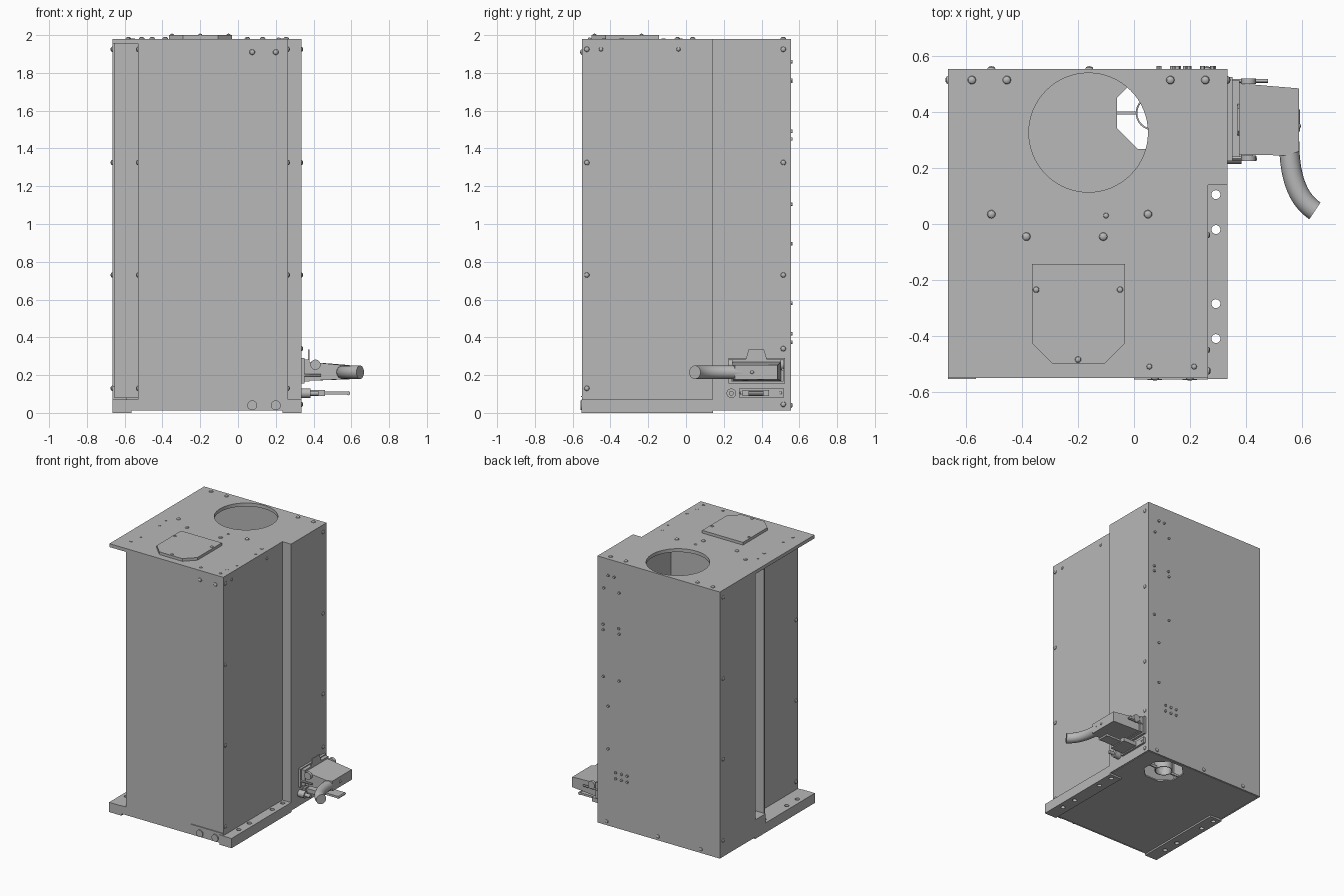
import bpy, bmesh, math
from mathutils import Matrix, Vector

if "Cube" in bpy.data.objects:
    bpy.data.objects.remove(bpy.data.objects["Cube"])

grey = bpy.data.materials.new("sheet_metal_grey")
grey.use_nodes = True
grey.diffuse_color = (0.48, 0.48, 0.48, 1)
grey.node_tree.nodes["Principled BSDF"].inputs["Base Color"].default_value = grey.diffuse_color


def finish(name, bm, smooth=False):
    mesh = bpy.data.meshes.new(name)
    bm.to_mesh(mesh)
    bm.free()
    mesh.materials.append(grey)
    ob = bpy.data.objects.new(name, mesh)
    bpy.context.collection.objects.link(ob)
    if smooth:
        activate(ob)
        bpy.ops.object.shade_smooth_by_angle()
    return ob


def activate(ob):
    bpy.ops.object.select_all(action='DESELECT')
    ob.select_set(True)
    bpy.context.view_layer.objects.active = ob


def prism(name, outline, z0, z1, caps=True):
    """Counter-clockwise outline extruded upward."""
    bm = bmesh.new()
    low = [bm.verts.new((x, y, z0)) for x, y in outline]
    top = [bm.verts.new((x, y, z1)) for x, y in outline]
    n = len(outline)
    for i in range(n):
        j = (i + 1) % n
        bm.faces.new((low[i], low[j], top[j], top[i]))
    if caps:
        bm.faces.new(top)
        bm.faces.new(low[::-1])
    return finish(name, bm)


def box(name, x0, x1, y0, y1, z0, z1):
    return prism(name, [(x0, y0), (x1, y0), (x1, y1), (x0, y1)], z0, z1)


def turn(axis):
    return Vector(axis).to_track_quat('Z', 'Y').to_matrix().to_4x4()


def rods(name, axis, points, r, length, sides=24):
    """Cylinders centred on the points."""
    bm = bmesh.new()
    for p in points:
        bmesh.ops.create_cone(bm, cap_ends=True, segments=sides, radius1=r, radius2=r,
                              depth=length, matrix=Matrix.Translation(p) @ turn(axis))
    return finish(name, bm, sides > 8)


def screws(name, axis, points, r=0.014):
    """Low domed heads facing along the axis."""
    bm = bmesh.new()
    for p in points:
        m = Matrix.Translation(p) @ turn(axis) @ Matrix.Diagonal((1, 1, 0.7, 1))
        bmesh.ops.create_uvsphere(bm, u_segments=12, v_segments=6, radius=r, matrix=m)
    return finish(name, bm, True)


def cut(ob, cutter):
    cutter.hide_render = True
    mod = ob.modifiers.new("holes", 'BOOLEAN')
    mod.operation, mod.solver, mod.object = 'DIFFERENCE', 'EXACT', cutter
    activate(ob)
    bpy.ops.object.modifier_apply(modifier=mod.name)
    bpy.data.objects.remove(cutter)


# Main dimensions
L, R, F, B = -0.665, 0.335, -0.55, 0.555
IL, IR, STEP, TOP = -0.53, 0.265, 0.14, 1.98

# Cabinet walls: wide rear section, narrower front section
walls = prism("cabinet_walls", [(IL, F), (IR, F), (IR, STEP), (R, STEP), (R, B),
                                (L, B), (L, STEP), (IL, STEP)], 0.012, TOP - 0.005, caps=False)
mod = walls.modifiers.new("sheet", 'SOLIDIFY')
mod.thickness, mod.offset = 0.008, -1
box("inner_partition", IL + 0.01, IR - 0.01, -0.2, -0.192, 0.02, TOP - 0.03)

# Top plate with flue opening
top = prism("top_plate", [(L, F), (IR, F), (IR, STEP), (R, STEP), (R, B), (L, B)],
            TOP - 0.025, TOP)
cut(top, rods("flue_cutter", (0, 0, 1), [(-0.163, 0.327, TOP)], 0.213, 0.2, 64))

# Floor with octagonal air inlet, spigot and crossbars
floor = prism("floor_plate", [(IL, F + 0.01), (IR, F + 0.01), (IR, STEP), (R - 0.01, STEP + 0.01),
                              (R - 0.01, B - 0.01), (L + 0.01, B - 0.01),
                              (L + 0.01, STEP + 0.01), (IL, STEP)], 0.012, 0.022)
cx, cy, h, c = 0.068, 0.397, 0.128, 0.055
cut(floor, prism("inlet_cutter", [(cx - c, cy - h), (cx + c, cy - h), (cx + h, cy - c), (cx + h, cy + c),
                                  (cx + c, cy + h), (cx - c, cy + h), (cx - h, cy + c), (cx - h, cy - c)],
                 -0.1, 0.1))
spigot = rods("inlet_spigot", (0, 0, 1), [(cx, cy, 0.05)], 0.062, 0.07, 32)
cut(spigot, rods("spigot_cutter", (0, 0, 1), [(cx, cy, 0.05)], 0.056, 0.2, 32))
for s in (-1, 1):
    a, b = sorted((cx + s * 0.06, cx + s * 0.13))
    box("inlet_bar", a, b, cy - 0.005, cy + 0.005, 0.013, 0.03)

# Base rails with fixing holes
for name, x0, x1, hx in (("left_base_rail", 0.235, R, 0.293), ("right_base_rail", L, -0.565, -0.623)):
    rail = box(name, x0, x1, F - 0.004, STEP + 0.004, 0, 0.072)
    cut(rail, rods("hole_cutter", (0, 0, 1),
                   [(hx, y, 0.03) for y in (0.105, -0.02, -0.285, -0.41)], 0.016, 0.3))
box("right_ledge", -0.57, IL + 0.005, F, STEP, 0.012, 0.072)

# Recess closing plate and foot bracket on the right side
box("recess_plate", -0.655, IL, 0.015, 0.023, 0.08, 1.955)
box("foot_bracket", L, -0.59, 0.023, STEP, 0.07, 0.14)

# Inspection lid
box_x0, box_x1, y0, y1, ch = -0.365, -0.032, -0.5, -0.143, 0.073
prism("inspection_lid", [(box_x0 + ch, y0), (box_x1 - ch, y0), (box_x1, y0 + ch), (box_x1, y1),
                         (box_x0, y1), (box_x0, y0 + ch)], TOP, 2.0)
screws("lid_screws", (0, 0, 1), [(-0.35, -0.235, 2), (-0.05, -0.235, 2), (-0.2, -0.485, 2)], 0.011)

# Top screws and plugs
screws("top_screws", (0, 0, 1), [(x, y, TOP) for x, y in (
    (-0.58, 0.515), (-0.455, 0.515), (0.13, 0.515), (0.255, 0.515),
    (-0.51, 0.035), (0.05, 0.035), (-0.385, -0.045), (-0.11, -0.045))], 0.015)
screws("small_top_screws", (0, 0, 1), [(x, y, TOP) for x, y in (
    (-0.1, 0.03), (0.055, -0.51), (0.215, -0.51))], 0.01)
rods("top_plugs", (0, 0, 1), [(s - 0.172, y, TOP) for s, y in (
    (-0.395, -0.03), (-0.383, -0.12), (-0.383, -0.34), (-0.395, -0.435),
    (0.387, -0.03), (0.402, -0.12), (0.402, -0.34), (0.387, -0.435))], 0.011, 0.004, 16)

# Side screws
heights = (1.925, 1.325, 0.73)
screws("left_rear_screws", (1, 0, 0), [(R, 0.515, z) for z in heights + (0.34, 0.045)])
screws("left_front_screws", (1, 0, 0), [(IR, -0.525, z) for z in heights + (0.13,)])
screws("left_upper_screws", (1, 0, 0), [(IR, y, 1.925) for y in (-0.45, -0.04)], 0.011)
screws("right_rear_screws", (-1, 0, 0), [(L, 0.515, z) for z in heights + (0.13,)])
screws("right_front_screws", (-1, 0, 0), [(IL, -0.525, z) for z in heights + (0.13,)])

# Front screws, lower bosses and slim ledge
screws("front_screws", (0, -1, 0), [(x, F, 1.91) for x in (0.075, 0.2)], 0.015)
rods("front_bosses", (0, -1, 0), [(x, F, 0.04) for x in (0.075, 0.2)], 0.026, 0.016)
box("front_ledge", 0, IR, F - 0.007, F, 0.083, 0.09)

# Rear studs and lower screws
rods("rear_studs", (0, 1, 0), [(x, B, z) for x, z in (
    (0.245, 1.86), (0.196, 1.86), (0.28, 1.76), (0.155, 1.755), (0.285, 1.49), (0.285, 1.45),
    (0.16, 1.49), (0.155, 1.45), (0.285, 1.105), (0.155, 1.105), (0.245, 0.895), (0.245, 0.58))]
    + [(x, B, z) for x in (0.185, 0.137, 0.09) for z in (0.42, 0.375)], 0.009, 0.02, 12)
screws("rear_screws", (0, 1, 0), [(x, B, z) for x, z in ((-0.16, 0.04), (-0.51, 0.04), (0.26, 0.04))])

# Burner: mounting plate, tapered housing, top tab
box("burner_flange", R, 0.352, 0.225, 0.525, 0.155, 0.29)
box("burner_collar", 0.35, 0.378, 0.24, 0.515, 0.165, 0.283)
housing = prism("burner_housing", [(0.375, 0.248), (0.55, 0.245), (0.59, 0.26), (0.59, 0.485),
                                   (0.375, 0.503)], 0.17, 0.27)
for v in housing.data.vertices:
    if v.co.x > 0.5:
        v.co.z = 0.178 if v.co.z < 0.2 else 0.253
tab = box("burner_tab", 0.37, 0.378, 0.315, 0.43, 0.28, 0.335)
for v in tab.data.vertices:
    if v.co.z > 0.3:
        v.co.y += 0.017 if v.co.y < 0.37 else -0.017

# Burner fittings: clamp knobs and pins
rods("clamp_knobs", (0, 1, 0), [(0.41, 0.235, 0.255), (0.41, 0.51, 0.255)], 0.027, 0.02)
rods("clamp_pins", (1, 0, 0), [(0.41, 0.512, 0.23), (0.37, 0.235, 0.2)], 0.007, 0.14, 12)
screws("burner_end_screw", (1, 0, 0), [(0.59, 0.35, 0.215)], 0.01)

# Curved air pipe
curve = bpy.data.curves.new("pipe_path", 'CURVE')
curve.dimensions = '3D'
curve.bevel_depth, curve.bevel_resolution, curve.use_fill_caps = 0.036, 6, True
spline = curve.splines.new('BEZIER')
spline.bezier_points.add(1)
for p, co, hl, hr in zip(spline.bezier_points, ((0.555, 0.3, 0.215), (0.647, 0.047, 0.215)),
                         ((0.555, 0.35, 0.215), (0.575, 0.095, 0.215)),
                         ((0.555, 0.19, 0.215), (0.68, 0.025, 0.215))):
    p.co, p.handle_left, p.handle_right = co, hl, hr
curve.materials.append(grey)
pipe = bpy.data.objects.new("air_pipe", curve)
bpy.context.collection.objects.link(pipe)
activate(pipe)
bpy.ops.object.convert(target='MESH')
bpy.ops.object.shade_smooth_by_angle()

# Lower control: plate, lever and round stop
box("lever_plate", R, 0.35, 0.28, 0.52, 0.082, 0.128)
box("lever", 0.35, 0.58, 0.33, 0.41, 0.097, 0.112)
rods("lever_grip", (0, 1, 0), [(0.583, 0.37, 0.104)], 0.011, 0.08, 12)
box("lever_guide", 0.35, 0.46, 0.3, 0.44, 0.09, 0.12)
rods("round_stop", (1, 0, 0), [(0.36, 0.24, 0.104)], 0.025, 0.05)
rods("round_stop_pin", (1, 0, 0), [(0.4, 0.24, 0.104)], 0.013, 0.05, 16)
screws("lever_plate_screws", (1, 0, 0), [(0.35, y, 0.105) for y in (0.295, 0.5)], 0.009)
